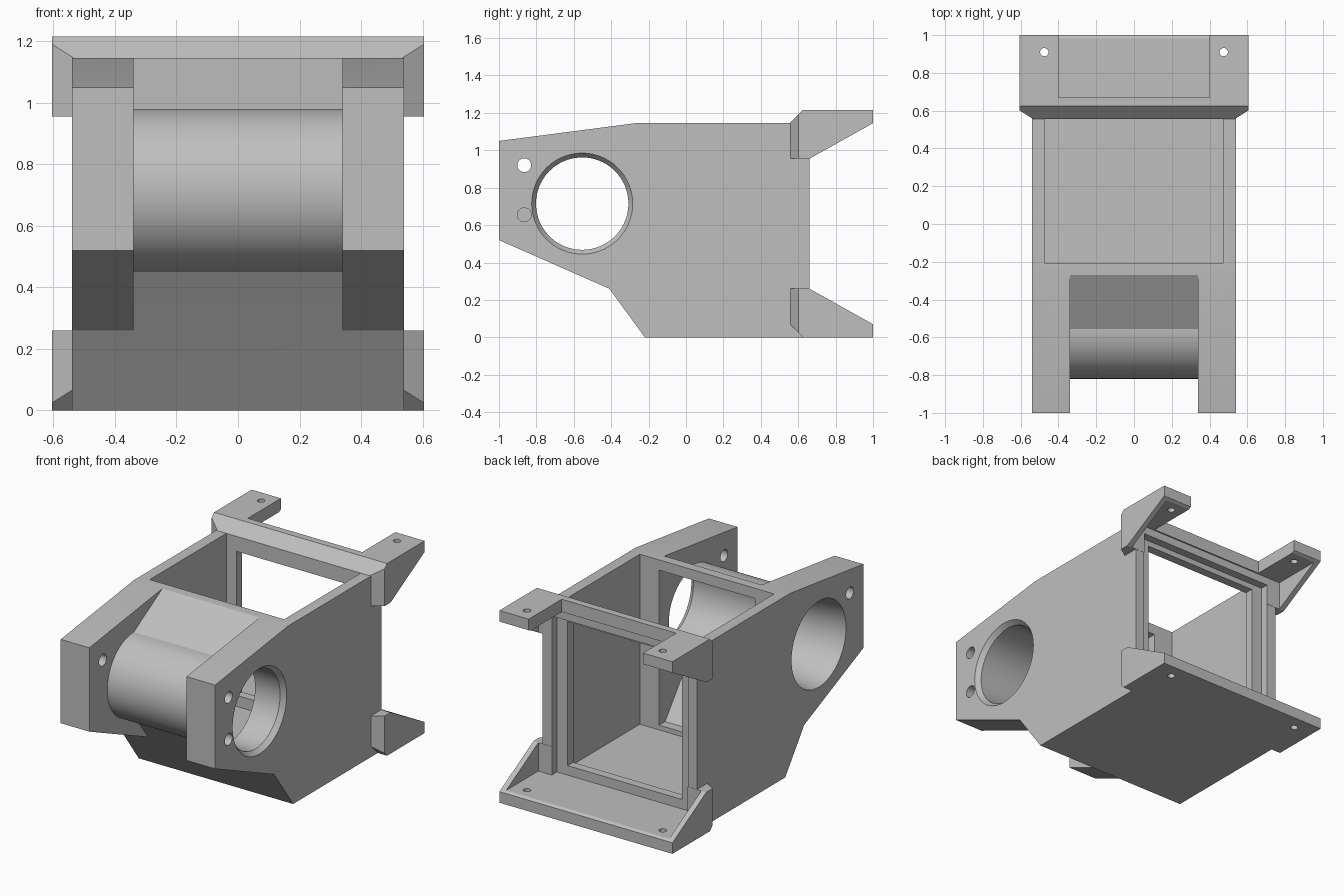
import bpy, bmesh, math
from mathutils import Vector

cube = bpy.data.objects.get("Cube")
if cube:
    bpy.data.objects.remove(cube, do_unlink=True)

grey = bpy.data.materials.new("plain grey")
grey.use_nodes = True
COLOUR = (0.52, 0.52, 0.52, 1)
grey.diffuse_color = COLOUR
grey.node_tree.nodes["Principled BSDF"].inputs["Base Color"].default_value = COLOUR


def finish(name, bm):
    bmesh.ops.recalc_face_normals(bm, faces=bm.faces)
    mesh = bpy.data.meshes.new(name)
    bm.to_mesh(mesh)
    bm.free()
    mesh.materials.append(grey)
    ob = bpy.data.objects.new(name, mesh)
    bpy.context.collection.objects.link(ob)
    return ob


def prism(name, pts, lo, hi, axis="x"):
    """Extrude a (y, z) outline along x, or an (x, y) outline along z."""
    place = (lambda a, b: (lo, a, b)) if axis == "x" else (lambda a, b: (a, b, lo))
    bm = bmesh.new()
    face = bm.faces.new([bm.verts.new(place(*p)) for p in pts])
    new = bmesh.ops.extrude_face_region(bm, geom=[face])["geom"]
    step = Vector((hi - lo, 0, 0) if axis == "x" else (0, 0, hi - lo))
    bmesh.ops.translate(bm, vec=step, verts=[v for v in new if isinstance(v, bmesh.types.BMVert)])
    return finish(name, bm)


def box(name, x, y, z):
    return prism(name, [(y[0], z[0]), (y[1], z[0]), (y[1], z[1]), (y[0], z[1])], *x)


def circle(a, b, r, n=24, start=0, sweep=2 * math.pi, closed=True):
    count = n if closed else n + 1
    return [(a + r * math.cos(start + sweep * i / n), b + r * math.sin(start + sweep * i / n))
            for i in range(count)]


def lathe_x(name, profile, y, z, n=96):
    """Stack rings of (x, radius) along x and cap both ends."""
    bm = bmesh.new()
    rings = [[bm.verts.new((x, a, b)) for a, b in circle(y, z, r, n)] for x, r in profile]
    for r0, r1 in zip(rings, rings[1:]):
        for i in range(n):
            j = (i + 1) % n
            bm.faces.new((r0[i], r0[j], r1[j], r1[i]))
    bm.faces.new(rings[0])
    bm.faces.new(rings[-1])
    return finish(name, bm)


def cut(ob, cutters):
    bpy.ops.object.select_all(action="DESELECT")
    bpy.context.view_layer.objects.active = ob
    ob.select_set(True)
    for c in cutters:
        mod = ob.modifiers.new(c.name, "BOOLEAN")
        mod.operation = "DIFFERENCE"
        mod.solver = "EXACT"
        mod.object = c
        bpy.ops.object.modifier_apply(modifier=mod.name)
    bpy.ops.object.shade_smooth_by_angle(angle=math.radians(25))


# Main parts: side outline of the housing and the two rear flanges
CY, CZ = -0.555, 0.715
HALF, WIDE, SLOT = 0.54, 0.605, 0.34
body = prism("housing", [(-1, 0.52), (-1, 1.05), (-0.27, 1.145), (0.66, 1.145),
                         (0.66, 0), (-0.22, 0), (-0.41, 0.26)], -HALF, HALF)
upper = prism("upper_flange", [(0.555, 0.955), (0.555, 1.145), (0.625, 1.215), (1, 1.215),
                               (1, 1.145), (0.66, 0.955)], -WIDE, WIDE)
lower = prism("lower_flange", [(0.555, 0.26), (0.555, 0.07), (0.625, 0), (1, 0),
                               (1, 0.07), (0.66, 0.26)], -WIDE, WIDE)

# Slot between the arms, leaving the rounded barrel
front_arc = dict(start=math.pi / 2, sweep=math.pi, closed=False)
slot = prism("slot_cutter", [(-1.2, 1.5), (-0.27, 1.5), (-0.27, 1.145)]
             + circle(CY, CZ, 0.265, 40, **front_arc)
             + [(-0.41, 0.26), (-0.42, 0.2), (-1.2, 0.2)], -SLOT, SLOT)

# Hollow inside the barrel, opening into the main cavity
hollow = prism("hollow_cutter", [(-0.2, 1.08), (-0.27, 1.08)]
               + circle(CY, CZ, 0.245, 40, **front_arc)
               + [(-0.27, 0.1), (-0.2, 0.1)], -0.335, 0.335)
cavity = box("cavity_cutter", (-0.47, 0.47), (-0.21, 0.555), (0.07, 1.4))
bore = lathe_x("bore_cutter", [(-0.6, 0.275), (-0.5, 0.27), (-0.34, 0.247), (0.51, 0.247),
                               (HALF, 0.27), (0.6, 0.27)], CY, CZ)

# Rear window with a shallow recess around it
window = box("window_cutter", (-0.4, 0.4), (0.5, 0.7), (0.14, 1.05))
recess = box("recess_cutter", (-0.475, 0.475), (0.61, 0.663), (0.08, 1.085))

# Pin holes in the arms
pin_high = prism("pin_high_cutter", circle(-0.865, 0.92, 0.037, 32), -0.7, 0.7)
pin_low = prism("pin_low_cutter", circle(-0.865, 0.655, 0.037, 32), 0.2, 0.7)

# Flange trims: corner chamfers, trays between gussets, gap between ears, screw holes
trims = []
for s in (-1, 1):
    trims.append(prism("chamfer_cutter", [(s * 0.5325, 0.555), (s * 0.62, 0.61), (s * 0.7, 0.5),
                                          (s * 0.5325, 0.5)], -0.1, 1.3, "z"))
    trims.append(prism("screw_cutter", circle(s * 0.475, 0.91, 0.022), -0.1, 1.3, "z"))
upper_tray = box("upper_tray_cutter", (-0.57, 0.57), (0.661, 1.1), (0.9, 1.135))
lower_tray = box("lower_tray_cutter", (-0.57, 0.57), (0.661, 1.1), (0.08, 0.4))
ear_gap = box("ear_gap_cutter", (-0.4, 0.4), (0.67, 1.1), (0.9, 1.3))

cut(body, [slot, cavity, hollow, bore, window, recess, pin_high, pin_low])
cut(upper, [window, recess, upper_tray, ear_gap] + trims)
cut(lower, [window, recess, lower_tray] + trims)

for c in [slot, hollow, cavity, bore, window, recess, pin_high, pin_low,
          upper_tray, lower_tray, ear_gap] + trims:
    bpy.data.objects.remove(c, do_unlink=True)
